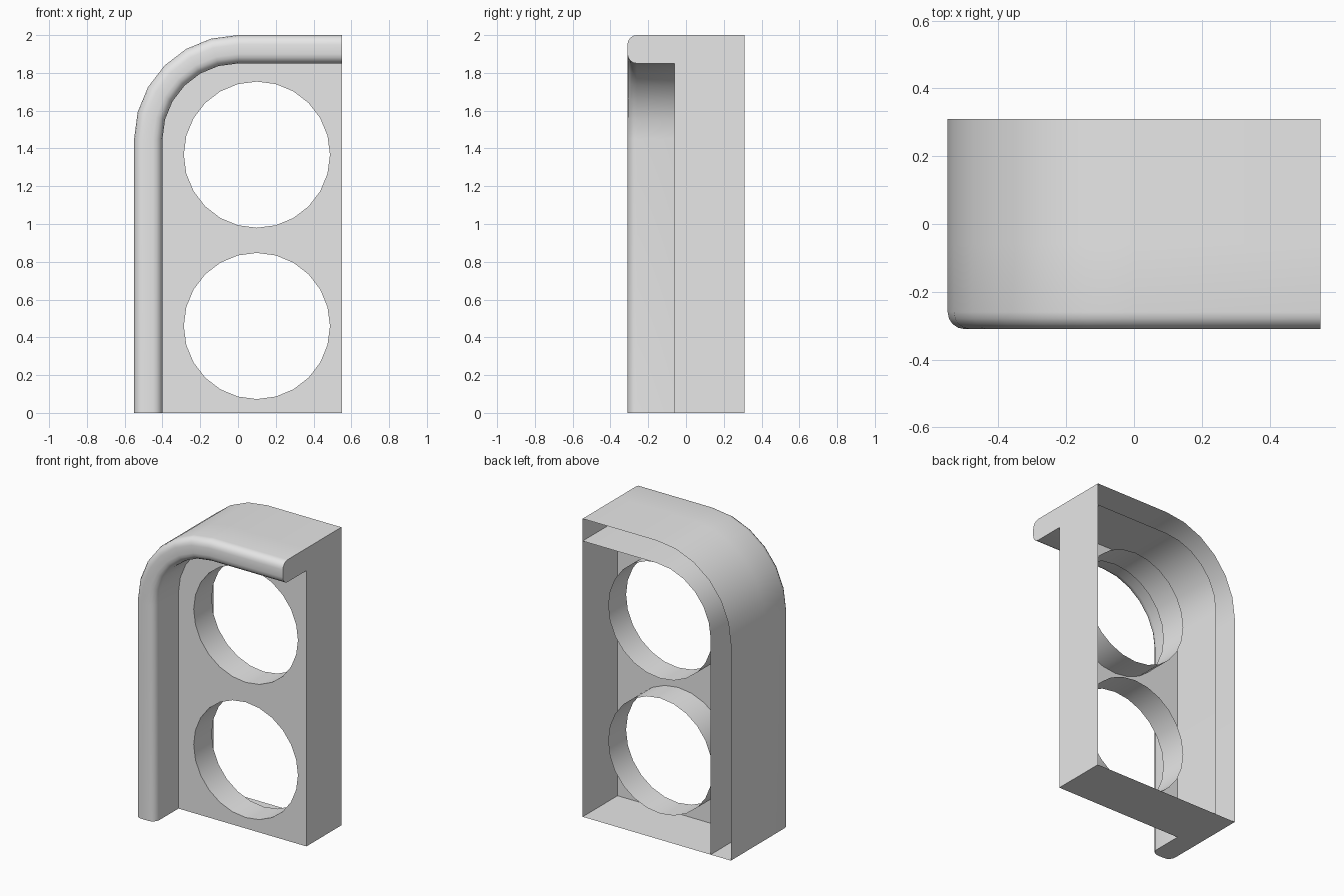
import bpy
import bmesh
from math import sin, cos, pi, radians
from mathutils import Vector

cube = bpy.data.objects.get("Cube")
if cube:
    bpy.data.objects.remove(cube, do_unlink=True)

# Main dimensions
HALF, TOP = 0.55, 2.0
FRONT, PANEL, BACK = -0.31, -0.06, 0.31
RIM, ROUND = 0.15, 0.05
TUBE_END = 0.13
HOLE_X, HOLE_R, HOLE_Z = 0.1, 0.387, (0.46, 1.367)
SPRING = TOP - HALF

grey = bpy.data.materials.new("light grey")
grey.use_nodes = True
grey.diffuse_color = (0.8, 0.8, 0.8, 1)
grey.node_tree.nodes["Principled BSDF"].inputs["Base Color"].default_value = (0.8, 0.8, 0.8, 1)


def finish(name, bm):
    bmesh.ops.remove_doubles(bm, verts=bm.verts[:], dist=0.0001)
    bmesh.ops.recalc_face_normals(bm, faces=bm.faces[:])
    mesh = bpy.data.meshes.new(name)
    bm.to_mesh(mesh)
    bm.free()
    mesh.materials.append(grey)
    obj = bpy.data.objects.new(name, mesh)
    bpy.context.collection.objects.link(obj)
    bpy.ops.object.select_all(action='DESELECT')
    obj.select_set(True)
    bpy.context.view_layer.objects.active = obj
    bpy.ops.object.shade_smooth_by_angle(angle=radians(30))
    return obj


def add_face(bm, points):
    bm.faces.new([bm.verts.new(p) for p in points])


def strip(bm, a, b):
    for i in range(len(a) - 1):
        add_face(bm, (a[i], a[i + 1], b[i + 1], b[i]))


# Arch path: a straight side, a quarter turn and a straight top
stations = [(0, 0, pi)]
stations += [(0, SPRING, pi - i * pi / 12) for i in range(7)]
stations += [(HALF, SPRING, pi / 2)]


def on_path(station, inset, y):
    x, z, angle = station
    r = HALF - inset
    return Vector((x + r * cos(angle), y, z + r * sin(angle)))


# Hollow rim: rounded front, open at the back
nose = []
for centre, start in ((ROUND, pi), (RIM - ROUND, pi / 2)):
    for i in range(5):
        a = start - i * pi / 8
        nose.append((centre + ROUND * cos(a), FRONT + ROUND - ROUND * sin(a)))
nose = [(0, PANEL)] + nose + [(RIM, PANEL)]
profile = [(0, BACK)] + nose + [(RIM, BACK)]

bm = bmesh.new()
rows = [[on_path(s, d, y) for d, y in profile] for s in stations]
for a, b in zip(rows, rows[1:]):
    strip(bm, a, b)
for s in (stations[0], stations[-1]):
    add_face(bm, [on_path(s, d, y) for d, y in nose])
finish("arched_rim", bm)


# Recessed front panel with two round openings
def ring(z, y):
    return [Vector((HOLE_X + HOLE_R * sin(i * pi / 12), y, z + HOLE_R * cos(i * pi / 12)))
            for i in range(24)]


bm = bmesh.new()
outline = [on_path(s, RIM, PANEL) for s in stations] + [Vector((HALF, PANEL, 0))]
for loop in [outline] + [ring(z, PANEL) for z in HOLE_Z]:
    verts = [bm.verts.new(p) for p in loop]
    for i, v in enumerate(verts):
        bm.edges.new((v, verts[i - 1]))
bmesh.ops.triangle_fill(bm, edges=bm.edges[:], use_beauty=True, normal=(0, -1, 0))
finish("front_panel", bm)

# Short tubes behind the openings
for name, z in zip(("lower_tube", "upper_tube"), HOLE_Z):
    bm = bmesh.new()
    a, b = ring(z, PANEL), ring(z, TUBE_END)
    strip(bm, a + a[:1], b + b[:1])
    finish(name, bm)

# Flat side wall and floor
bm = bmesh.new()
add_face(bm, [(HALF, PANEL, 0), (HALF, BACK, 0), (HALF, BACK, TOP), (HALF, PANEL, TOP)])
finish("side_wall", bm)

bm = bmesh.new()
add_face(bm, [(-HALF, PANEL, 0), (-HALF, BACK, 0), (HALF, BACK, 0), (HALF, PANEL, 0)])
finish("floor", bm)
